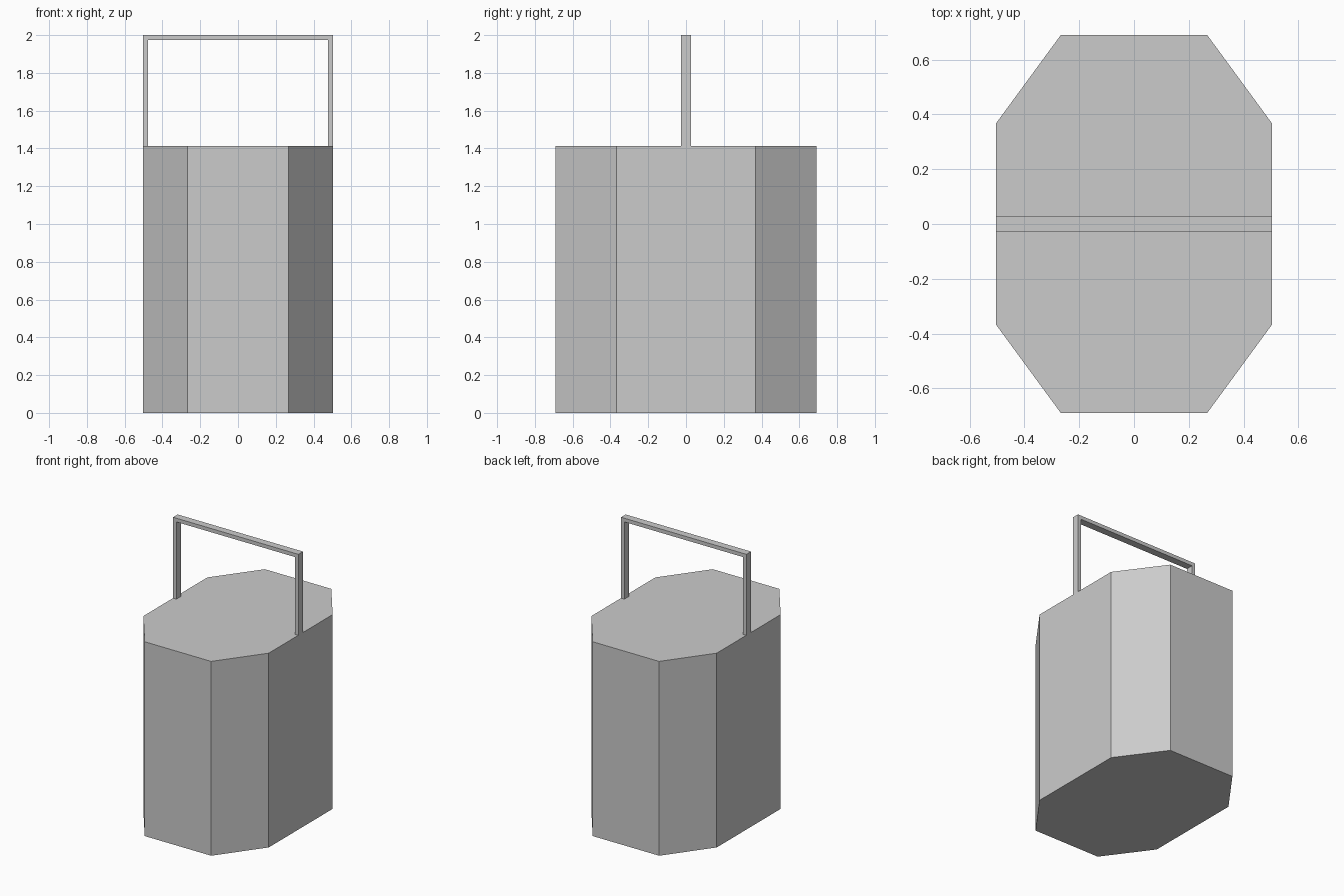
import bpy, bmesh
from mathutils import Vector

if "Cube" in bpy.data.objects:
    bpy.data.objects.remove(bpy.data.objects["Cube"])


def prism(name, outline, direction):
    """Extrude a closed 3D outline along a direction into a solid."""
    bm = bmesh.new()
    base = bm.faces.new([bm.verts.new(p) for p in outline])
    result = bmesh.ops.extrude_face_region(bm, geom=[base], use_keep_orig=True)
    moved = [v for v in result["geom"] if isinstance(v, bmesh.types.BMVert)]
    bmesh.ops.translate(bm, verts=moved, vec=Vector(direction))
    bmesh.ops.recalc_face_normals(bm, faces=bm.faces[:])
    mesh = bpy.data.meshes.new(name)
    bm.to_mesh(mesh)
    bm.free()
    obj = bpy.data.objects.new(name, mesh)
    bpy.context.collection.objects.link(obj)
    return obj


HALF_X, HALF_Y, BODY_TOP, TOP = 0.504, 0.69, 1.412, 2.0

# Body: rectangle with four cut corners, eight sides
quarter = [(HALF_X, 0.367), (0.267, HALF_Y)]
half = quarter + [(-x, y) for x, y in reversed(quarter)]
octagon = half + [(-x, -y) for x, y in half]
prism("body", [(x, y, 0) for x, y in octagon], (0, 0, BODY_TOP))

# Handle: square U-shaped strap standing on the two side edges
BAR, WIDTH = 0.027, 0.053
inner = HALF_X - BAR
right = [(inner, TOP - BAR), (inner, BODY_TOP), (HALF_X, BODY_TOP), (HALF_X, TOP)]
strap = right + [(-x, z) for x, z in reversed(right)]
prism("handle", [(x, -WIDTH / 2, z) for x, z in strap], (0, WIDTH, 0))
